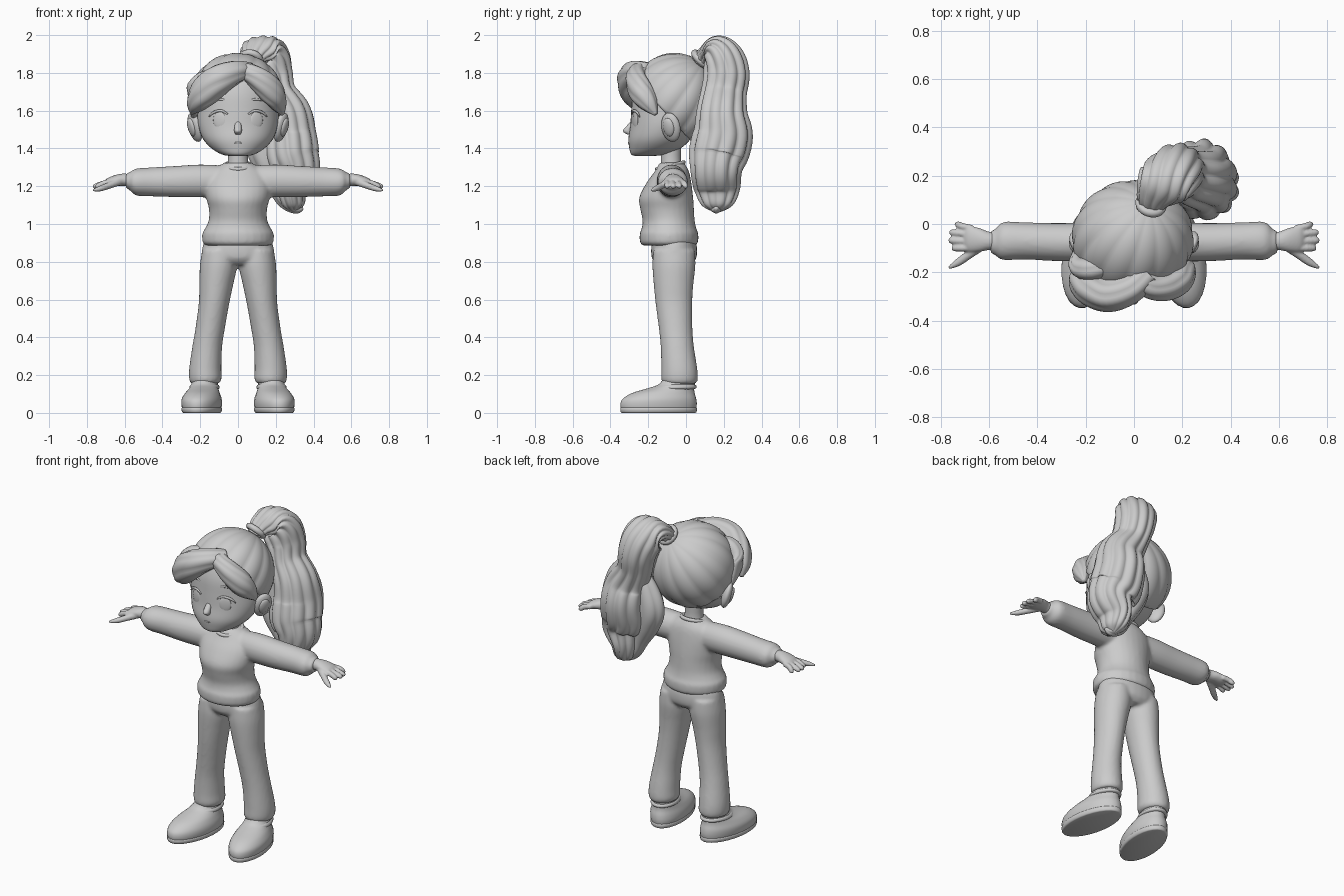
import bpy, bmesh, math
from mathutils import Vector

grey = bpy.data.materials.new("soft_grey")
grey.diffuse_color = (0.6, 0.6, 0.6, 1)
X, Y, Z = Vector((1, 0, 0)), Vector((0, 1, 0)), Vector((0, 0, 1))


def spline(secs, steps):
    """Smooth interpolation through section tuples."""
    p = [secs[0]] + list(secs) + [secs[-1]]
    out = []
    for i in range(1, len(p) - 2):
        for k in range(steps):
            t = k / steps
            out.append([0.5 * (2 * b + (c - a) * t + (2 * a - 5 * b + 4 * c - d) * t * t
                               + (3 * b - a - 3 * c + d) * t ** 3)
                        for a, b, c, d in zip(*p[i - 1:i + 3])])
    return out + [list(secs[-1])]


def finish(ob, mirror=False):
    ob.data.materials.clear()
    ob.data.materials.append(grey)
    for f in ob.data.polygons:
        f.use_smooth = True
    if mirror:
        ob.modifiers.new("mirror", 'MIRROR')
    return ob


def make(name, bm, mirror=False):
    bmesh.ops.recalc_face_normals(bm, faces=bm.faces)
    me = bpy.data.meshes.new(name)
    bm.to_mesh(me)
    bm.free()
    ob = bpy.data.objects.new(name, me)
    bpy.context.collection.objects.link(ob)
    return finish(ob, mirror)


def loft(name, secs, axis=None, ref=X, n=28, steps=4, lobes=0, depth=0.0, mirror=False):
    """Skin of rings (x, y, z, radius along ref, other radius); lobes carve strands."""
    rows = spline(secs, steps)
    bm = bmesh.new()
    rings = []
    for i, r in enumerate(rows):
        a, b = rows[max(i - 1, 0)], rows[min(i + 1, len(rows) - 1)]
        t = axis or (Vector(b[:3]) - Vector(a[:3])).normalized()
        u = (ref - t * ref.dot(t)).normalized()
        v = t.cross(u)
        ring = []
        for j in range(n):
            w = 2 * math.pi * j / n
            k = 1 - depth + 2 * depth * abs(math.sin(lobes * w / 2)) if lobes else 1
            ring.append(bm.verts.new(Vector(r[:3]) + u * (r[3] * k * math.cos(w))
                                     + v * (r[4] * k * math.sin(w))))
        rings.append(ring)
    for a, b in zip(rings, rings[1:]):
        for j in range(n):
            bm.faces.new((a[j], a[(j + 1) % n], b[(j + 1) % n], b[j]))
    bm.faces.new(rings[0])
    bm.faces.new(rings[-1])
    return make(name, bm, mirror)


def ball(name, loc, size, rot=(0, 0, 0), mirror=False):
    bpy.ops.mesh.primitive_uv_sphere_add(segments=20, ring_count=12, radius=1, location=loc, rotation=rot)
    ob = bpy.context.object
    ob.scale = size
    bpy.ops.object.transform_apply(location=True, rotation=True, scale=True)
    ob.name = name
    return finish(ob, mirror)


def fuse(name, parts, voxel, smooth):
    """Blend overlapping parts into one soft surface."""
    bpy.ops.object.select_all(action='DESELECT')
    for p in parts:
        p.select_set(True)
    ob = parts[0]
    bpy.context.view_layer.objects.active = ob
    bpy.ops.object.join()
    ob.name = name
    ob.modifiers.new("mirror", 'MIRROR').use_mirror_merge = False
    m = ob.modifiers.new("blend", 'REMESH')
    m.mode, m.voxel_size, m.use_smooth_shade = 'VOXEL', voxel, True
    s = ob.modifiers.new("soften", 'SMOOTH')
    s.factor, s.iterations = 0.5, smooth
    return ob


# sweater: body with rolled hem, sleeves with gathered cuffs
body = loft("body", [(0, -.09, .885, .165, .135), (0, -.09, .90, .187, .153), (0, -.09, .93, .19, .156),
                     (0, -.09, .955, .188, .154), (0, -.09, .975, .175, .145), (0, -.092, 1.02, .155, .138),
                     (0, -.1, 1.08, .154, .142), (0, -.105, 1.14, .168, .143), (0, -.09, 1.22, .172, .118),
                     (0, -.075, 1.28, .14, .09), (0, -.075, 1.325, .07, .065)], axis=Z)
sleeve = loft("sleeve", [(.08, -.075, 1.225, .075, .085), (.2, -.075, 1.228, .08, .087), (.32, -.075, 1.225, .079, .083),
                         (.45, -.07, 1.223, .077, .077), (.53, -.07, 1.222, .08, .073), (.56, -.073, 1.224, .07, .06),
                         (.572, -.075, 1.226, .05, .045), (.585, -.075, 1.228, .052, .044),
                         (.595, -.075, 1.228, .042, .034)], axis=X, ref=Y)
fuse("sweater", [body, sleeve], .01, 5)
bpy.ops.mesh.primitive_torus_add(major_radius=.073, minor_radius=.011, major_segments=32, minor_segments=10,
                                 location=(0, -.083, 1.308), rotation=(.25, 0, 0))
bpy.context.object.name = "collar"
finish(bpy.context.object)

# trousers: hips and flared legs
hips = loft("hips", [(0, -.065, .93, .17, .11), (0, -.063, .88, .188, .121), (0, -.063, .82, .187, .118),
                     (0, -.063, .785, .12, .09)], axis=Z)
leg = loft("leg", [(.1, -.063, .86, .09, .11), (.103, -.064, .78, .099, .114), (.115, -.066, .68, .09, .105),
                   (.127, -.064, .58, .081, .097), (.147, -.055, .45, .078, .089), (.163, -.046, .35, .079, .088),
                   (.173, -.036, .24, .085, .095), (.173, -.034, .18, .086, .097), (.175, -.034, .155, .074, .086)], axis=Z)
fuse("trousers", [hips, leg], .01, 4)

# shoes: toes turned slightly out, sole and ankle collar
toe = Vector((math.cos(.17), math.sin(.17), 0))
loft("shoe", [(.192, -.145, .012, .098, .2), (.192, -.145, .045, .104, .205), (.192, -.14, .075, .102, .197),
              (.188, -.12, .105, .089, .168), (.181, -.08, .13, .075, .125), (.177, -.05, .15, .07, .098),
              (.175, -.038, .18, .063, .083)], axis=Z, ref=toe, mirror=True)
loft("sole", [(.192, -.145, 0, .094, .197), (.192, -.145, .005, .101, .204), (.192, -.145, .024, .104, .206),
              (.192, -.145, .03, .098, .2)], axis=Z, ref=toe, steps=2, mirror=True)
loft("shoe_collar", [(.178, -.055, .122, .06, .08), (.178, -.055, .13, .078, .11), (.177, -.05, .146, .075, .104),
                     (.177, -.05, .153, .06, .08)], axis=Z, ref=toe, mirror=True)

# hands: palm, four fingers, thumb
hand = [loft("palm", [(.56, -.07, 1.228, .038, .033), (.6, -.07, 1.234, .038, .033), (.64, -.066, 1.232, .049, .03),
                      (.685, -.062, 1.222, .054, .024), (.705, -.06, 1.216, .04, .015)], axis=X, ref=Y)]
for y0, y1, tip in ((-.018, -.002, .742), (-.045, -.035, .765), (-.073, -.068, .768), (-.1, -.1, .755)):
    hand.append(loft("finger", [(.67, y0, 1.222, .014, .016), (.71, (y0 + y1) / 2, 1.215, .0145, .016),
                                (tip - .012, y1, 1.2, .0135, .014), (tip, y1, 1.196, .006, .006)], ref=Y, n=12))
hand.append(loft("thumb", [(.63, -.09, 1.225, .022, .02), (.68, -.125, 1.205, .018, .018),
                           (.73, -.16, 1.187, .015, .016), (.768, -.182, 1.178, .006, .006)], ref=Z, n=12))
fuse("hands", hand, .0055, 2)

# neck and head
loft("neck", [(0, -.075, 1.28, .065, .06), (0, -.08, 1.34, .053, .053), (0, -.08, 1.44, .056, .056)], axis=Z)
loft("head", [(0, -.22, 1.36, .04, .045), (0, -.2, 1.368, .085, .09), (0, -.165, 1.4, .14, .135),
              (0, -.14, 1.45, .185, .165), (0, -.115, 1.52, .21, .18), (0, -.09, 1.6, .217, .2),
              (0, -.08, 1.7, .215, .2), (0, -.07, 1.79, .18, .17), (0, -.06, 1.85, .08, .08)], axis=Z, n=40)

# face: nose, mouth, eyes, lashes, brows
loft("nose", [(0, -.275, 1.55, .01, .01), (0, -.293, 1.525, .017, .016), (0, -.31, 1.493, .02, .024),
              (0, -.295, 1.475, .014, .018)], axis=Z, n=16)
ball("lips", (0, -.299, 1.43), (.024, .008, .006))
ball("eye", (.098, -.268, 1.55), (.036, .008, .046), (0, 0, .38), True)
loft("eyelashes", [(.055, -.284, 1.582, .004, .004), (.09, -.277, 1.6, .007, .006), (.13, -.258, 1.59, .007, .006),
                   (.155, -.245, 1.567, .003, .003)], ref=Z, n=10, mirror=True)
loft("eyebrow", [(.05, -.275, 1.648, .003, .003), (.09, -.268, 1.66, .006, .005), (.14, -.248, 1.652, .003, .003)],
     ref=Z, n=10, mirror=True)

# ears: rounded shell with a smaller inner fold
ball("ear", (.228, -.08, 1.512), (.028, .055, .08), (0, .28, -.5), True)
ball("ear_fold", (.246, -.092, 1.512), (.016, .033, .05), (0, .28, -.5), True)

# hair cap: strands run to the tie at the back of the crown, cut along the hairline
bm = bmesh.new()
bmesh.ops.create_uvsphere(bm, u_segments=112, v_segments=28, radius=1)
turn = Z.rotation_difference(Vector((.27, .6, .78)).normalized())
for v in bm.verts:
    strand = abs(math.sin(7 * math.atan2(v.co.y, v.co.x)))
    k = 1 + .035 * (strand - .6) * (1 - v.co.z ** 2)
    d = turn @ v.co
    v.co = Vector((-.005 + d.x * .25 * k, -.06 + d.y * .24 * k, 1.655 + d.z * .25 * k))
cut = bmesh.ops.bisect_plane(bm, geom=bm.verts[:] + bm.edges[:] + bm.faces[:], plane_co=(0, -.12, 1.60),
                             plane_no=(0, .74, .67), clear_inner=True)
bmesh.ops.holes_fill(bm, edges=[e for e in bm.edges if e.is_boundary], sides=0)
make("hair_cap", bm)

# fringe: two thick swept locks parted near the middle, plus a side lock over the temple
loft("fringe_left", [(.06, -.2, 1.815, .04, .05), (-.01, -.265, 1.805, .06, .06), (-.1, -.295, 1.765, .078, .068),
                     (-.175, -.272, 1.7, .08, .068), (-.222, -.23, 1.635, .054, .052), (-.245, -.2, 1.585, .01, .01)],
     ref=Z, lobes=7, depth=.04, n=42, steps=6)
loft("fringe_right", [(.0, -.2, 1.815, .04, .05), (.06, -.255, 1.8, .05, .05), (.125, -.26, 1.755, .064, .058),
                      (.182, -.235, 1.695, .068, .058), (.215, -.195, 1.635, .048, .042), (.235, -.16, 1.58, .01, .01)],
     ref=Z, lobes=7, depth=.04, n=42, steps=6)
loft("side_lock", [(-.11, -.17, 1.78, .04, .04), (-.17, -.185, 1.75, .065, .05), (-.215, -.18, 1.69, .07, .045),
                   (-.23, -.14, 1.62, .045, .03), (-.235, -.1, 1.56, .01, .01)],
     ref=Z, lobes=5, depth=.04, n=40)

# ponytail: rises from the tie, arches over and falls in waves to one side
bpy.ops.mesh.primitive_torus_add(major_radius=.048, minor_radius=.018, major_segments=28, minor_segments=10,
                                 location=(.07, .08, 1.872), rotation=(-.75, .3, 0))
bpy.context.object.name = "hair_tie"
finish(bpy.context.object)
loft("ponytail", [(.07, .07, 1.85, .045, .045), (.085, .11, 1.895, .075, .05), (.12, .165, 1.915, .11, .08),
                  (.155, .2, 1.87, .118, .106), (.18, .215, 1.79, .108, .116), (.205, .2, 1.69, .1, .116),
                  (.26, .19, 1.58, .125, .13), (.275, .195, 1.47, .136, .152), (.285, .17, 1.36, .142, .15),
                  (.31, .16, 1.28, .12, .13), (.285, .165, 1.18, .08, .115), (.295, .165, 1.1, .058, .08),
                  (.3, .165, 1.065, .015, .02)],
     ref=X, lobes=11, depth=.06, n=88, steps=6)
# loose inner wave and curled end
loft("ponytail_wave", [(.2, .17, 1.64, .04, .05), (.17, .165, 1.54, .065, .085), (.145, .165, 1.43, .075, .1),
                       (.165, .16, 1.33, .07, .085), (.21, .16, 1.22, .05, .06), (.25, .16, 1.13, .04, .045),
                       (.31, .16, 1.085, .03, .03), (.345, .16, 1.085, .008, .008)],
     lobes=6, depth=.06, ref=Y, n=48, steps=6)
